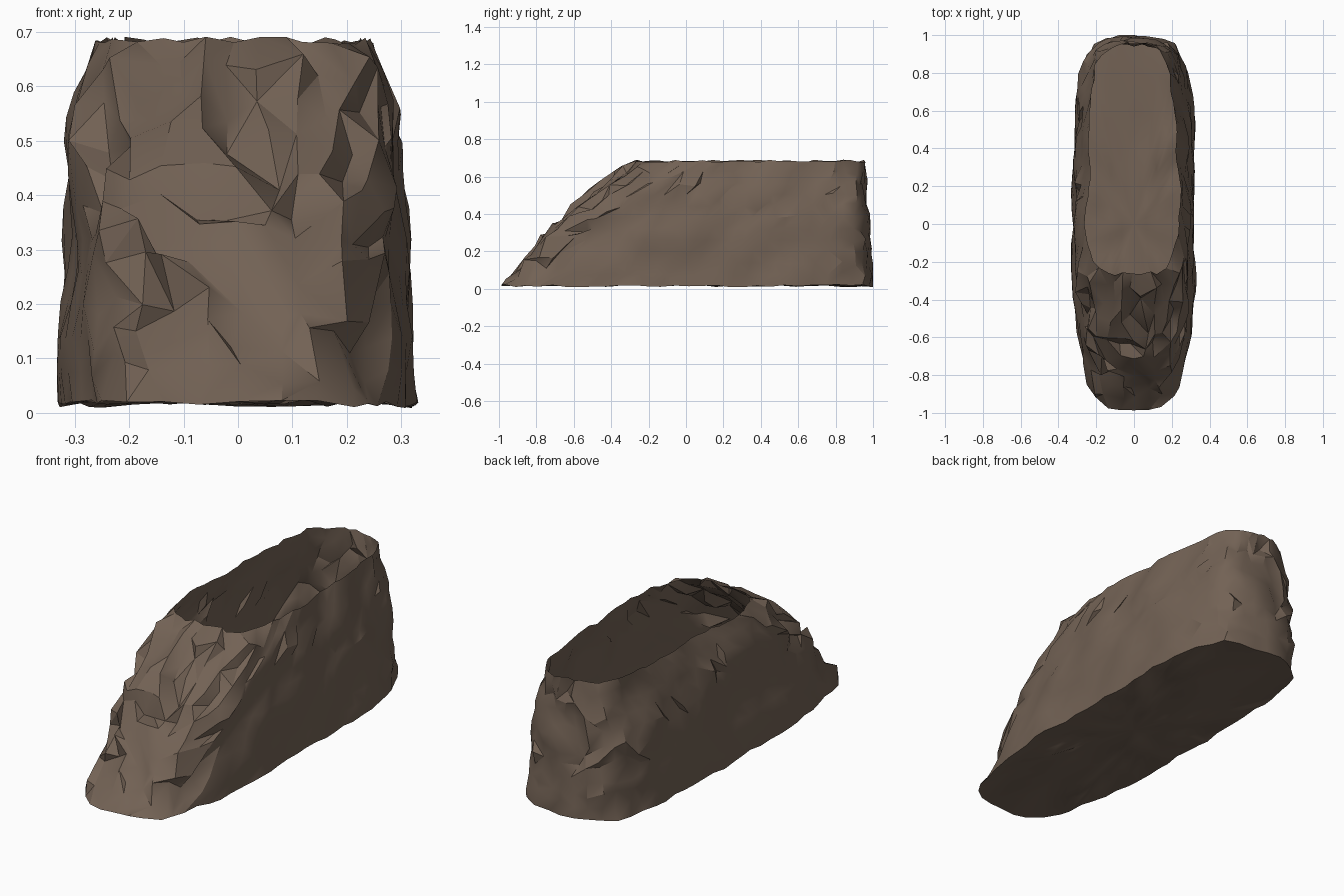
import bpy, bmesh, math, random
from mathutils import Vector, noise

if "Cube" in bpy.data.objects:
    bpy.data.objects.remove(bpy.data.objects["Cube"])

random.seed(5)
N = 64             # columns around the wall
LEVELS = 11        # rows up the wall
TOP = 0.685

# slanted front face: (height, y)
FRONT = [(0.0, -1.01), (0.02, -0.99), (0.12, -0.89), (0.25, -0.775), (0.45, -0.58), (0.60, -0.38), (TOP, -0.265)]


def lerp_table(table, z):
    for (z0, a), (z1, b) in zip(table, table[1:]):
        if z <= z1:
            return a + (b - a) * max(0, (z - z0) / (z1 - z0))
    return table[-1][1]


def outline(y0, y1, half, n_front, n_back):
    """Rounded oblong resampled to N evenly spaced points, starting at the front."""
    pts = []
    for i in range(721):
        a = 2 * math.pi * i / 720
        s, c = math.sin(a), -math.cos(a)
        n = n_front if c < 0 else n_back
        x = half * math.copysign(abs(s) ** (2 / n), s)
        y = (y0 + y1) / 2 + (y1 - y0) / 2 * math.copysign(abs(c) ** (2 / n), c)
        pts.append(Vector((x, y)))
    run = [0.0]
    for p, q in zip(pts, pts[1:]):
        run.append(run[-1] + (q - p).length)
    out, k = [], 0
    for i in range(N):
        d = run[-1] * i / N
        while run[k + 1] < d:
            k += 1
        f = (d - run[k]) / max(run[k + 1] - run[k], 1e-9)
        out.append(pts[k].lerp(pts[k + 1], f))
    return out


def wall_point(p, z, y_front, row):
    x, y = p
    # upper sides lean inward above a sloping crease
    crease = min(0.62, max(0.36, 0.60 - 0.27 * (y + 0.1)))
    if z > crease:
        lean = 0.11 + 0.14 * min(1, max(0, y / 0.7))
        x *= 1 - lean * (z - crease) / (TOP - crease)
    # chipped on the front, the back corners and the crease; soft elsewhere
    rough = 0.005
    if y < y_front + 0.2:
        rough = 0.036
    elif y > 0.75:
        rough = 0.018
    elif abs(z - crease) < 0.045:
        rough = 0.026
    edge = row in (0, LEVELS)
    if edge:
        rough = min(rough, 0.012)
    r = lambda: random.uniform(-rough, rough)
    # broad gentle swelling of the sides
    soft = 0.025 * noise.noise(Vector((x * 3, y * 5, z * 5)))
    side = math.copysign(1, x) if abs(x) > 0.1 else 0
    x += side * soft + r() * 0.7
    y = min(1.0, max(-1.0, y + r()))
    z += random.uniform(-0.009, 0.006) if edge else r()
    limit = 0.335 - 0.04 * z
    return Vector((min(limit, max(-limit, x)) - 0.012 * z, y, max(0.0, z)))


bm = bmesh.new()

# outer wall, an open-topped single skin
rings = []
for row in range(LEVELS + 1):
    t = row / LEVELS
    z = 0.018 + (TOP - 0.018) * t
    yf = lerp_table(FRONT, z)
    half = 0.322 - 0.034 * t
    base = outline(yf, 0.995 - 0.045 * t, half, 3.2 + t, 4)
    rings.append([bm.verts.new(wall_point(p, z, yf, row)) for p in base])

# floor, shrinking rings inside the bottom edge
floor = [rings[0]]
for s in (0.8, 0.6, 0.4, 0.2):
    ring = []
    for v in rings[0]:
        x, y = v.co.x * s, v.co.y * s
        ring.append(bm.verts.new((x, y, 0.026 + 0.022 * noise.noise(Vector((x * 6, y * 6, 3))))))
    floor.append(ring)
centre = bm.verts.new((0, 0, 0.026))


def bridge(low, high):
    for i in range(N):
        j = (i + 1) % N
        a, b, c, d = low[i], low[j], high[j], high[i]
        if random.random() < 0.5:
            bm.faces.new((a, b, c))
            bm.faces.new((a, c, d))
        else:
            bm.faces.new((a, b, d))
            bm.faces.new((b, c, d))


for low, high in zip(rings, rings[1:]):
    bridge(low, high)
for outer, inner in zip(floor, floor[1:]):
    bridge(inner, outer)
for i in range(N):
    bm.faces.new((centre, floor[-1][(i + 1) % N], floor[-1][i]))
bmesh.ops.recalc_face_normals(bm, faces=bm.faces)

mesh = bpy.data.meshes.new("rock_shell")
bm.to_mesh(mesh)
bm.free()
rock = bpy.data.objects.new("rock_shell", mesh)
bpy.context.collection.objects.link(rock)

# brown stone
mat = bpy.data.materials.new("brown_stone")
mat.diffuse_color = (0.17, 0.122, 0.09, 1)
mat.use_nodes = True
mat.node_tree.nodes["Principled BSDF"].inputs["Base Color"].default_value = mat.diffuse_color
mesh.materials.append(mat)

bpy.context.view_layer.objects.active = rock
rock.select_set(True)
bpy.ops.object.shade_smooth_by_angle(angle=math.radians(30))
